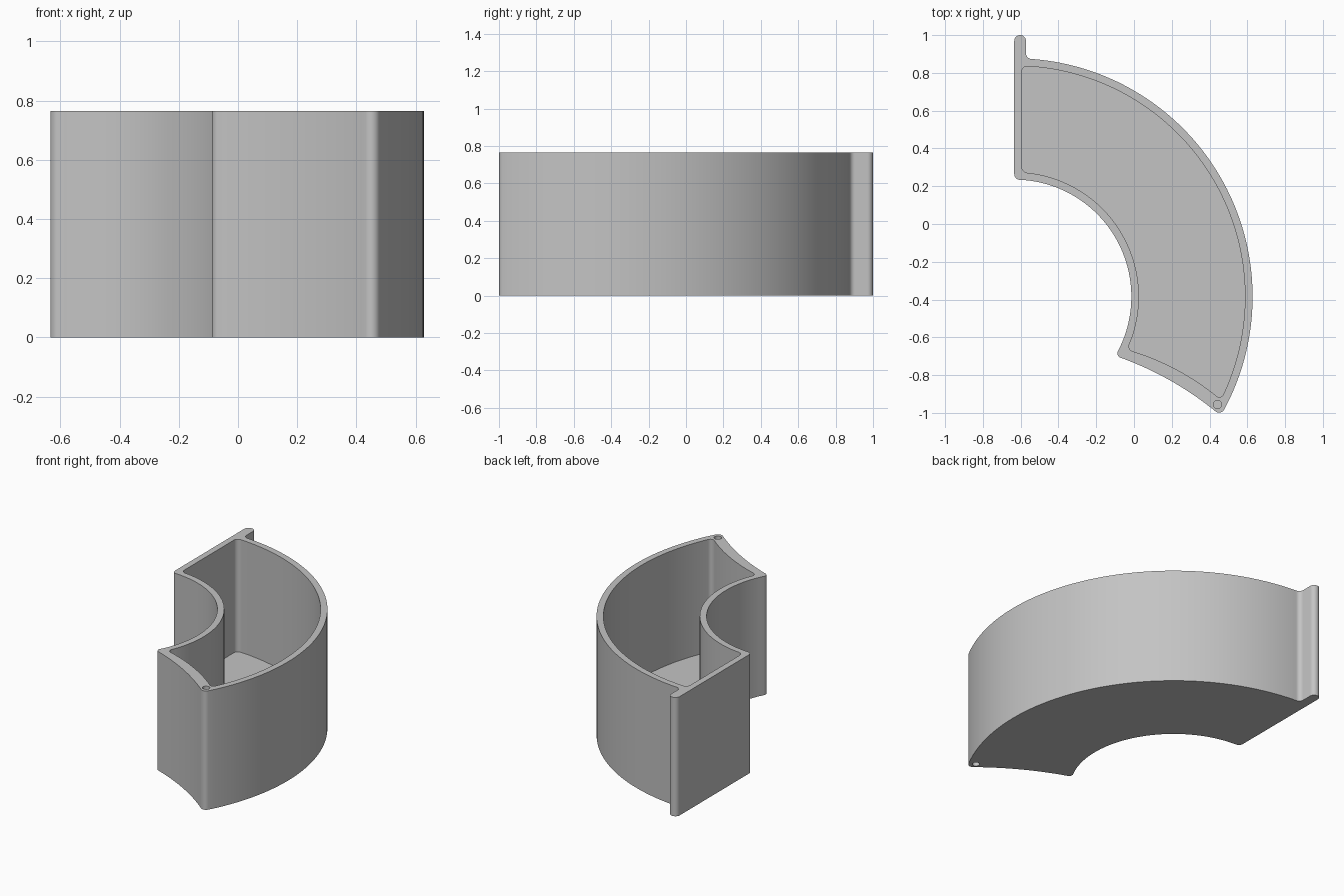
import bpy, bmesh
from math import cos, sin, pi, atan2, sqrt, radians
from mathutils import Vector

cube = bpy.data.objects.get("Cube")
if cube:
    bpy.data.objects.remove(cube)

HEIGHT, FLOOR, HOLE_DEPTH = 0.765, 0.04, 0.15
CENTRE = Vector((-0.634, -0.385))
R_OUT, R_IN, WALL = 1.262, 0.62, 0.04
LEFT = -0.634


def on_circle(r, y):
    """Point on the right half of a circle round the sector centre."""
    dy = y - CENTRE.y
    return Vector((CENTRE.x + sqrt(r * r - dy * dy), y))


def at_x(r, x):
    dx = x - CENTRE.x
    return Vector((x, CENTRE.y + sqrt(r * r - dx * dx)))


def arc(r, a, b, n):
    """Arc round the sector centre from point a to point b."""
    t0, t1 = (atan2(p.y - CENTRE.y, p.x - CENTRE.x) for p in (a, b))
    ts = [t0 + (t1 - t0) * i / n for i in range(n + 1)]
    return [CENTRE + r * Vector((cos(t), sin(t))) for t in ts]


def bowed(a, b, sag, n=24):
    """Shallow curve from a to b, bowed to the right of travel."""
    d = (b - a).normalized()
    side = Vector((d.y, -d.x))
    return [a.lerp(b, i / n) + side * sag * 4 * (i / n) * (1 - i / n) for i in range(n + 1)]


def rounded(curves, sizes, n=8):
    """Join curves into a closed outline; sizes[i] rounds the end of curve i."""
    out = []
    for i, curve in enumerate(curves):
        nxt = curves[(i + 1) % len(curves)]
        start, corner, d0, d1 = curve[0], curve[-1], sizes[i - 1], sizes[i]
        out += [p for p in curve if (p - start).length > d0 + .001 and (p - corner).length > d1 + .001]
        before = next(p for p in reversed(curve) if (p - corner).length > d1)
        after = next(p for p in nxt if (p - corner).length > d1)
        u, v = (before - corner).normalized(), (after - corner).normalized()
        w = sin(u.angle(v) / 2)
        for k in range(n + 1):
            t = k / n
            a, b, c = (1 - t) ** 2, 2 * w * t * (1 - t), t * t
            out.append(corner + (u * a + v * c) * d1 / (a + b + c))
    return out


# Outer outline: tab, outer sweep, concave end, inner sweep, flat side
tab_right = LEFT + 0.062
tab_foot = at_x(R_OUT, tab_right)
tip = on_circle(R_OUT, -1.015)
heel = on_circle(R_IN, -0.698)
side_foot = Vector((LEFT, CENTRE.y + R_IN))
tab_a, tab_b = Vector((LEFT, 1)), Vector((tab_right, 1))
outline = rounded([
    [tab_a, tab_b], [tab_b, tab_foot],
    arc(R_OUT, tab_foot, tip, 72), bowed(tip, heel, 0.03),
    arc(R_IN, heel, side_foot, 48), [side_foot, tab_a],
], [0.0305, 0.028, 0.036, 0.03, 0.03, 0.0305])

# Cavity outline
c_top = at_x(R_OUT - WALL, LEFT + WALL)
c_tip = on_circle(R_OUT - WALL, -0.93)
c_heel = on_circle(R_IN + WALL, -0.665)
c_foot = at_x(R_IN + WALL, LEFT + WALL)
cavity = rounded([
    arc(R_OUT - WALL, c_top, c_tip, 72), bowed(c_tip, c_heel, 0.03),
    arc(R_IN + WALL, c_heel, c_foot, 48), [c_foot, c_top],
], [0.03, 0.03, 0.03, 0.03])

# Hinge hole at the tip
hole = [Vector((0.442, -0.955)) + 0.022 * Vector((cos(k * pi / 12), sin(k * pi / 12))) for k in range(24)]

bm = bmesh.new()


def ring(points, z):
    vs = [bm.verts.new((p.x, p.y, z)) for p in points]
    return vs, [bm.edges.new((vs[i - 1], vs[i])) for i in range(len(vs))]


def walls(low, high):
    for i in range(len(low)):
        bm.faces.new((low[i - 1], low[i], high[i], high[i - 1]))


def cap(*edge_rings):
    edges = [e for r in edge_rings for e in r]
    bmesh.ops.triangle_fill(bm, use_beauty=True, use_dissolve=False, edges=edges)


out_low, out_high = ring(outline, 0), ring(outline, HEIGHT)
cav_low, cav_high = ring(cavity, FLOOR), ring(cavity, HEIGHT)
hole_top, hole_top_end = ring(hole, HEIGHT), ring(hole, HEIGHT - HOLE_DEPTH)
hole_base, hole_base_end = ring(hole, 0), ring(hole, HOLE_DEPTH)
cap(out_high[1], cav_high[1], hole_top[1])
cap(out_low[1], hole_base[1])
for end in (cav_low, hole_top_end, hole_base_end):
    cap(end[1])
for low, high in ((out_low, out_high), (cav_low, cav_high),
                  (hole_top_end, hole_top), (hole_base, hole_base_end)):
    walls(low[0], high[0])
bmesh.ops.recalc_face_normals(bm, faces=bm.faces)

mesh = bpy.data.meshes.new("curved_bin")
bm.to_mesh(mesh)
bm.free()
bin_obj = bpy.data.objects.new("curved_bin", mesh)
bpy.context.collection.objects.link(bin_obj)

# Single grey plastic
grey = bpy.data.materials.new("plain_grey")
grey.use_nodes = True
colour = (0.55, 0.55, 0.55, 1)
grey.diffuse_color = colour
grey.node_tree.nodes["Principled BSDF"].inputs["Base Color"].default_value = colour
mesh.materials.append(grey)

bpy.ops.object.select_all(action="DESELECT")
bin_obj.select_set(True)
bpy.context.view_layer.objects.active = bin_obj
bpy.ops.object.shade_smooth_by_angle(angle=radians(30))
